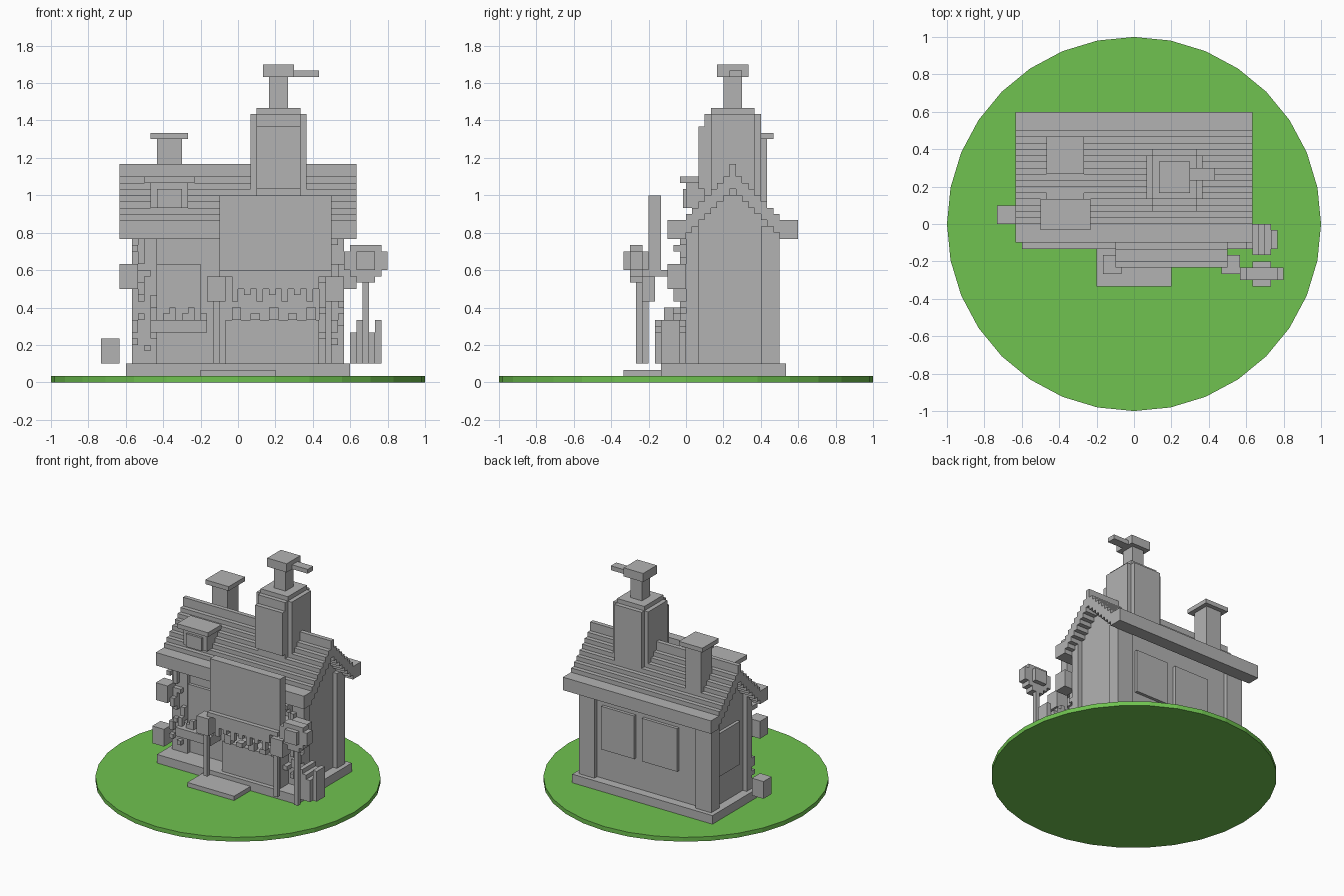
import bpy, bmesh, math, random
from mathutils import Matrix, Vector

if "Cube" in bpy.data.objects:
    bpy.data.objects.remove(bpy.data.objects["Cube"], do_unlink=True)

U = 1 / 30  # block size: the house is laid out on a block grid


def material(name, rgb):
    m = bpy.data.materials.new(name)
    m.use_nodes = True
    colour = (*rgb, 1)
    m.diffuse_color = colour
    m.node_tree.nodes["Principled BSDF"].inputs["Base Color"].default_value = colour
    return m


STONE = material("stone grey", (0.45, 0.45, 0.45))
GRASS = material("grass green", (0.16, 0.54, 0.08))


def blocks(name, *spans, mirror=False):
    """One object made of boxes, each given as (x span, y span, z span) in blocks."""
    bm = bmesh.new()
    spans = list(spans)
    if mirror:
        spans += [((-x[1], -x[0]), y, z) for x, y, z in spans]
    for span in spans:
        size = [(b - a) * U for a, b in span]
        centre = Vector([(a + b) / 2 * U for a, b in span])
        bmesh.ops.create_cube(bm, size=1, matrix=Matrix.Translation(centre) @ Matrix.Diagonal((*size, 1)))
    mesh = bpy.data.meshes.new(name)
    bm.to_mesh(mesh)
    bm.free()
    mesh.materials.append(STONE)
    obj = bpy.data.objects.new(name, mesh)
    bpy.context.collection.objects.link(obj)
    return obj


# Round lawn
bpy.ops.mesh.primitive_cylinder_add(vertices=32, radius=1, depth=U, location=(0, 0, U / 2))
lawn = bpy.context.object
lawn.name = "lawn"
lawn.data.materials.append(GRASS)

# Plinth and doorstep
blocks("plinth", ((-18, 18), (-4, 16), (1, 3)))
blocks("doorstep", ((-6, 6), (-10, -4), (1, 2)))

# Walls, stepped gables and corner pillars
MID = 7.5
blocks("walls", ((-16, 16), (1, 14), (3, 25)))
blocks("gables", *[((-16, 16), (MID - k - 1.5, MID + k + 1.5), (24, 30 - k)) for k in range(5)])
blocks("front_pillars", ((13, 17), (0, 2), (3, 25)), mirror=True)
blocks("back_pillars", ((13, 17), (12, 15), (3, 25)), mirror=True)

# Stepped roof: ridge, courses and eaves
courses = [((-19, 19), (7, 8), (31, 35))]
for k in range(8):
    for side in (-1, 1):
        y = sorted((MID + side * (k + 0.5), MID + side * (k + 1.5)))
        courses.append(((-19, 19), y, (30 - k, 33 - k)))
for side in (-1, 1):
    courses.append(((-19, 19), sorted((MID + side * 8.5, MID + side * 10.5)), (23, 26)))
blocks("roof", *courses)

# Window panels at the back and left side
blocks("back_windows", ((3, 11.5), (14, 14.7), (10, 20)), ((-8, 1), (14, 14.7), (10, 20)))
blocks("side_window", ((-16.7, -16), (4, 12), (10, 20)))

# Front window with planter
blocks("front_window", ((-13, -6), (0.3, 1), (10, 19)))
blocks("window_box", ((-14, -5), (-3, 1), (8, 10)))
blocks("window_plants", *[((x, x + 1), (-2, -1), (10, top))
                          for x, top in ((-14, 12), (-12, 11), (-11, 12), (-9, 11), (-8, 12), (-6, 11))])

# Shop counter with goods
blocks("counter", ((-2, 13), (-3, 1), (3, 10)))
blocks("goods", *[((x, x + 1.5), (-3.5, -2), (10, 12 - i % 2)) for i, x in enumerate(range(-1, 12, 3))])

# Awning with toothed edge, and sign board above it
blocks("awning", ((-3, 15), (-7, 1), (17, 18)), ((-1, 13), (-7, -5), (15, 17)))
blocks("awning_teeth", *[((x, x + 1), (-7, -6), (13 + i % 2, 15)) for i, x in enumerate(range(-1, 13, 2))])
blocks("sign_board", ((-3, 15), (-6, -4), (18, 30)))

# Lamps on posts beside the counter, and lanterns at the corners
blocks("posts", ((-4, -3), (-7, -6), (3, 14)), ((14, 15), (-7, -6), (3, 14)))
blocks("post_lamps", ((-5, -2), (-8, -5), (13, 17)), ((14, 17), (-8, -5), (13, 17)))
blocks("corner_lanterns", ((16, 19), (-3, 0), (15, 19)), mirror=True)

# Climbing leaves on the front corners
random.seed(4)
leaves = []
for side in (-1, 1):
    for z in range(5, 23):
        x = side * random.choice((13.5, 14.5, 15.5, 16.5))
        tall = random.choice((1, 1, 2))
        leaves.append(((x - 0.5, x + 0.5), (-random.choice((1, 1, 2)), 0), (z, z + tall)))
blocks("climbing_leaves", *leaves)

# Roof dormer
blocks("dormer", ((-14, -8), (0, 6), (28, 32)), ((-13, -9), (-0.5, 0), (28, 31)))
blocks("dormer_roof", ((-15, -7), (-1, 4), (32, 33)))

# Small chimney
blocks("small_chimney", ((-13, -9), (9, 13), (27, 39)))
blocks("small_chimney_cap", ((-14, -8), (8, 14), (39, 40)))

# Tower with notched corners, front panel and spouted chimney
blocks("tower", ((2, 11), (4, 11), (30, 43)), ((3, 10), (3, 12), (28, 43)), ((3, 10), (4, 11), (43, 44)))
blocks("tower_panel", ((3, 10), (2, 3), (31, 41)))
blocks("tower_chimney", ((5, 8), (6, 9), (44, 49)))
blocks("tower_chimney_cap", ((4, 9), (5, 10), (49, 51)))
blocks("spout", ((9, 13), (7, 9), (49, 50)))

# Little tree
blocks("tree_trunk", ((20, 21), (-8, -7), (3, 18)))
blocks("tree_crown", ((17, 24), (-9, -7), (18, 21)), ((18, 23), (-9, -7), (17, 22)),
       ((19, 22), (-10, -6), (18, 21)), ((19, 22), (-9, -7), (16, 17)))

# Clump of upright stalks
stalks = []
for i in range(5):
    for j in range(5):
        if abs(i - 2) + abs(j - 2) < 4:
            stalks.append(((18 + i, 19 + i), (j - 5, j - 4), (3, 8 + (2 * i + 3 * j) % 3)))
blocks("stalk_clump", *stalks)

# Crate on the left side
blocks("crate", ((-22, -19), (0, 3), (3, 7)))
